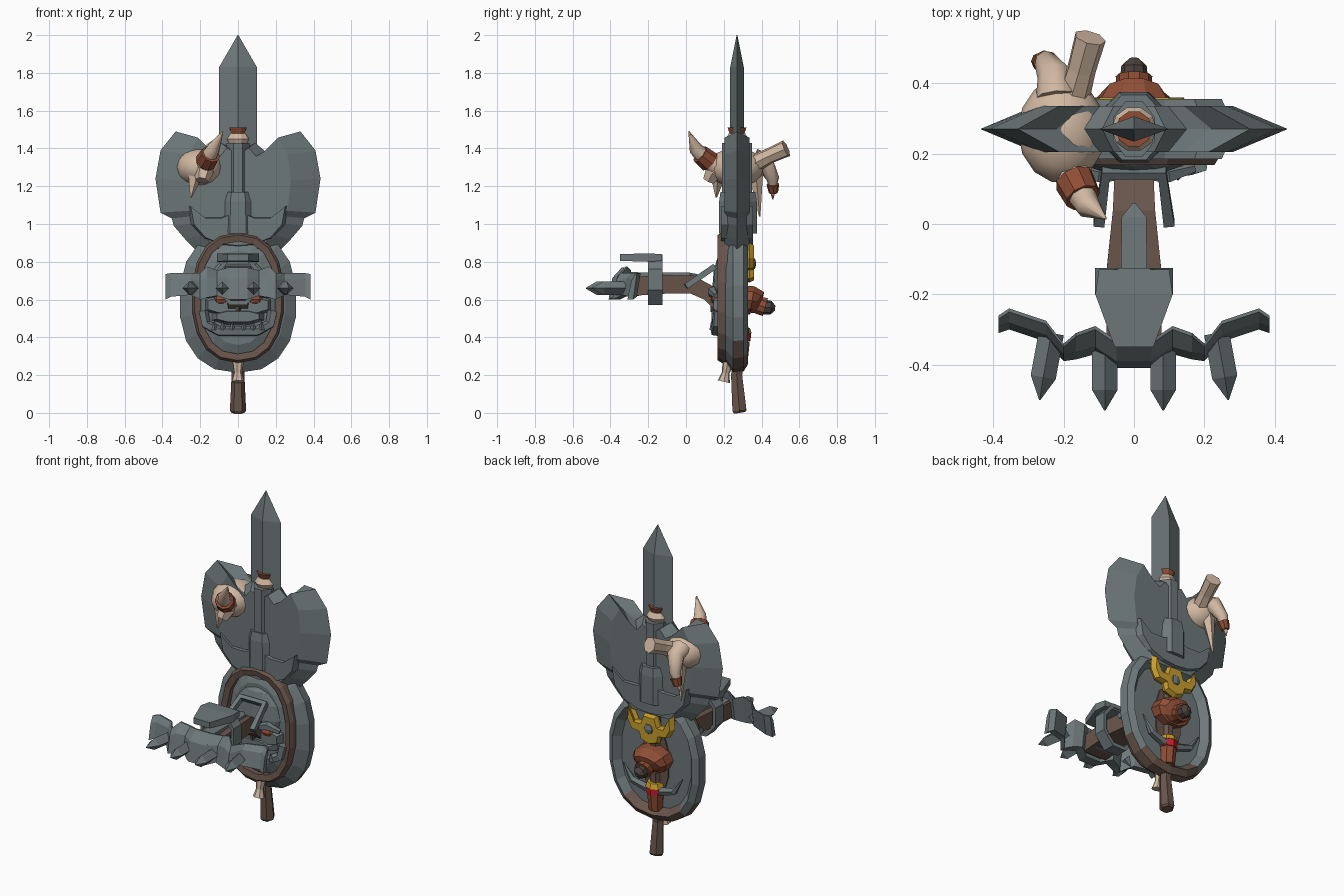
import bpy, bmesh, math
from mathutils import Vector as V

if "Cube" in bpy.data.objects:
    bpy.data.objects.remove(bpy.data.objects["Cube"])


def material(name, r, g, b):
    m = bpy.data.materials.new(name)
    m.diffuse_color = (r, g, b, 1)
    m.use_nodes = True
    m.node_tree.nodes["Principled BSDF"].inputs["Base Color"].default_value = m.diffuse_color
    return m


STEEL = material("steel", .155, .188, .195)
WOOD = material("brown wood", .14, .09, .07)
BONE = material("bone", .64, .48, .36)
RUST = material("rust leather", .27, .075, .036)
GOLD = material("gold", .58, .34, .025)
RED = material("red", .58, .015, .025)
DARK = material("dark brown", .07, .053, .045)
smooth = []


def loft(name, rings, mat, closed=False):
    """Skin a row of equal rings; cap the ends unless the row closes on itself."""
    bm = bmesh.new()
    vs = [[bm.verts.new(p) for p in ring] for ring in rings]
    n = len(vs[0])
    for k in range(len(vs) if closed else len(vs) - 1):
        a, b = vs[k], vs[(k + 1) % len(vs)]
        for i in range(n):
            j = (i + 1) % n
            bm.faces.new((a[i], a[j], b[j], b[i]))
    if not closed:
        bm.faces.new(vs[0])
        bm.faces.new(vs[-1])
    bmesh.ops.recalc_face_normals(bm, faces=bm.faces)
    me = bpy.data.meshes.new(name)
    bm.to_mesh(me)
    bm.free()
    me.materials.append(mat)
    ob = bpy.data.objects.new(name, me)
    bpy.context.collection.objects.link(ob)
    return ob


def tube(name, path, radii, mat, sides=6, phase=0.0):
    """Sweep along a path; a radius is a number or (across, depth)."""
    pts = [V(p) for p in path]
    u, rings = None, []
    for i, p in enumerate(pts):
        t = (pts[min(i + 1, len(pts) - 1)] - pts[max(i - 1, 0)]).normalized()
        if u is None:
            u = V((1, 0, 0)) if abs(t.x) < .9 else V((0, 1, 0))
        u = (u - t * u.dot(t)).normalized()
        w = t.cross(u)
        r = radii[i]
        a, b = r if isinstance(r, tuple) else (r, r)
        angs = [phase + math.tau * k / sides for k in range(sides)]
        rings.append([p + u * a * math.cos(q) + w * b * math.sin(q) for q in angs])
    return loft(name, rings, mat)


def oval(rx, rz, y, zc, n=18, e=.85):
    """Slightly squared oval ring facing the front."""
    f = lambda c: math.copysign(abs(c) ** e, c)
    angs = [math.tau * (k + .5) / n for k in range(n)]
    return [V((rx * f(math.cos(q)), y, zc + rz * f(math.sin(q)))) for q in angs]


def blade(name, half, yc, t, sx, sz, zc, mat):
    """Mirrored outline with a sharp edge and thicker body."""
    full = half + [(-x, z) for x, z in reversed(half) if x > 0]
    if half[0][0] == 0:
        full = half + [(-x, z) for x, z in reversed(half[1:-1])]
    body = lambda y: [V((x * sx, y, zc + (z - zc) * sz)) for x, z in full]
    return loft(name, [body(yc - t), [V((x, yc, z)) for x, z in full], body(yc + t)], mat)


def ball(name, c, r, mat, seg=14, rings=8):
    path = [(c[0], c[1], c[2] - r[2] * math.cos(math.pi * k / rings)) for k in range(rings + 1)]
    rad = [(r[0] * max(.02, math.sin(math.pi * k / rings)), r[1] * max(.02, math.sin(math.pi * k / rings)))
           for k in range(rings + 1)]
    return tube(name, path, rad, mat, seg)


def slab(name, stations, mat):
    """Box lofted along y: (y, half width, z low, z high)."""
    return loft(name, [[V((-w, y, a)), V((w, y, a)), V((w, y, b)), V((-w, y, b))]
                       for y, w, a, b in stations], mat)


Q = math.pi / 4

# Spear blade, double axe head and its sockets
tube("spear_blade", [(0, .27, 1.36), (0, .27, 1.83), (0, .27, 2)], [(.1, .036), (.1, .036), .002], STEEL, 4)
blade("axe_head", [(0, 1.39), (.09, 1.43), (.15, 1.38), (.22, 1.41), (.33, 1.49), (.41, 1.39), (.437, 1.24),
                   (.41, 1.06), (.35, 1.03), (.34, .99), (.28, .92), (.2, .84), (0, .84)],
      .27, .066, .64, .9, 1.16, STEEL)
tube("axe_socket", [(0, .27, 1.1), (0, .27, 1.43)], [(.065, .085)] * 2, STEEL, 8, Q / 2)
tube("axe_sleeve", [(0, .275, .95), (0, .275, 1.12), (0, .275, 1.17)], [(.11, .108), (.105, .108), (.09, .1)], STEEL, 8, Q / 2)
blade("axe_crescent", [(0, 1.08), (.1, 1.04), (.2, 1.04), (.29, 1.11), (.27, 1.0), (.2, .92), (.1, .88), (0, .87)],
      .27, .085, .86, .86, .98, STEEL)
tube("bone_collar", [(0, .27, 1.42), (0, .27, 1.45), (0, .27, 1.48)], [.05, .064, .045], BONE, 10)
tube("leather_collar", [(0, .27, 1.47), (0, .27, 1.51)], [.038, .052], RUST, 10)

# Horned beast skull hung over the axe
smooth.append(ball("beast_skull", (-.205, .265, 1.3), (.125, .15, .105), BONE))
smooth.append(tube("front_horn", [(-.18, .19, 1.29), (-.165, .11, 1.34), (-.13, .05, 1.4), (-.08, .015, 1.49)],
                   [.06, .048, .036, .003], BONE, 8))
tube("front_horn_band", [(-.17, .125, 1.33), (-.145, .075, 1.37)], [.058, .052], RUST, 9)
smooth.append(tube("rear_horn", [(-.22, .36, 1.34), (-.225, .42, 1.32), (-.25, .46, 1.24), (-.28, .46, 1.13)],
                   [.06, .05, .034, .003], BONE, 8))
tube("rear_horn_band", [(-.255, .46, 1.21), (-.27, .463, 1.165)], [.034, .024], RUST, 8)
tube("rear_bone", [(-.18, .34, 1.31), (-.15, .44, 1.36), (-.125, .53, 1.4)], [.05, .042, .046], BONE, 7)
tube("snout", [(-.19, .2, 1.32), (-.18, .14, 1.27), (-.19, .12, 1.23)], [.06, .05, .035], BONE, 6)
for n, p, q in (("front_fang", (-.23, .17, 1.25), (-.25, .16, 1.14)), ("rear_fang", (-.22, .37, 1.27), (-.24, .39, 1.04))):
    tube(n, [p, q], [.04, .004], BONE, 5)

# Shield: steel dish hollow at the back, wooden rim, inner dome
shield = loft("shield", [oval(.25, .32, .21, .59), oval(.31, .378, .25, .59), oval(.305, .37, .305, .59),
                         oval(.27, .335, .327, .59), oval(.235, .3, .285, .59)], STEEL)
shield.data.materials.append(WOOD)
for p in shield.data.polygons:
    if p.center.z < .34 and p.normal.y > -.3:
        p.material_index = 1
loft("shield_rim", [oval(.245, .345, .25, .61), oval(.245, .345, .19, .61), oval(.232, .332, .168, .61),
                    oval(.198, .298, .175, .61), oval(.198, .298, .25, .61)], WOOD, True)
loft("shield_dome", [oval(.205, .305, .21, .61), oval(.16, .25, .185, .61)], STEEL)

# Skull face on the shield front
ball("face_cranium", (0, .19, .67), (.16, .05, .17), STEEL, 12, 6)
loft("face_cheeks", [oval(.185, .07, .19, .57, 8), oval(.17, .05, .145, .57, 8)], STEEL)
loft("face_lip", [oval(.15, .045, .19, .51, 8), oval(.12, .03, .135, .51, 8)], STEEL)
tube("face_jaw", [(-.185, .17, .54), (-.17, .165, .47), (-.1, .155, .432), (.1, .155, .432), (.17, .165, .47),
                  (.185, .17, .54)], [.028] * 6, STEEL, 5)
tube("face_nose", [(0, .15, .535), (0, .15, .59)], [(.012, .02), (.035, .02)], DARK, 5)
for s in (-1, 1):
    ball("face_eye", (s * .09, .155, .6), (.04, .025, .025), RUST, 8, 4)
    tube("face_brow", [(s * .03, .14, .62), (s * .1, .14, .645), (s * .17, .16, .62)], [.02, .026, .015], STEEL, 5)
    for x in (.03, .08, .125):
        tube("face_tooth", [(s * x, .14, .44), (s * x, .135, .485)], [.017, .002], STEEL, 4)

# Spiked mace standing out of the face
tube("mace_handle", [(0, .2, .56), (0, .12, .635), (0, .03, .68), (0, -.13, .68), (0, -.34, .665)],
     [(.075, .06), (.078, .06), (.085, .068), (.11, .07), (.11, .07)], WOOD, 4, Q)
slab("mace_spine", [(.06, .004, .71, .735), (.02, .035, .715, .742), (-.3, .04, .71, .745)], STEEL)
tube("mace_loop", [(-.1, 0, .67), (-.08, .145, .77), (.08, .145, .77), (.1, 0, .67)], [.022] * 4, STEEL, 4, Q)
loft("mace_band", [oval(.12, .145, -.125, .705, 8, 1), oval(.12, .145, -.2, .705, 8, 1),
                   oval(.1, .12, -.2, .705, 8, 1), oval(.1, .12, -.125, .705, 8, 1)], STEEL, True)
slab("mace_guard", [(-.13, .1, .805, .84), (-.2, .11, .8, .845), (-.35, .055, .805, .84)], STEEL)
slab("mace_core", [(-.25, .06, .62, .72), (-.38, .06, .62, .72)], STEEL)
half = [(.385, -.31, -.26, .6, .735), (.355, -.3, -.24, .615, .74), (.25, -.335, -.275, .625, .74),
        (.2, -.39, -.34, .6, .74), (.165, -.385, -.31, .61, .775), (.11, -.37, -.29, .62, .755), (.05, -.41, -.33, .6, .77)]
full = [(-x, *r) for x, *r in half] + half[::-1]
loft("mace_crossbar", [[V((x, f, a)), V((x, f + .02, (a + b) / 2 + .03)), V((x, k - .01, b)), V((x, k, b)),
                        V((x, k - .02, a))] for x, f, k, a, b in full], STEEL)
for s in (-1, 1):
    for x0, x1, y0, y1 in ((.083, .083, -.36, -.53), (.235, .268, -.31, -.5)):
        xm, ym = x0 + (x1 - x0) * .7, y0 + (y1 - y0) * .66
        tube("mace_spike", [(s * x0, y0, .66), (s * xm, ym, .66), (s * x1, y1, .66)], [.036, .036, .002], STEEL, 4)

# Shaft, grip and bone at the bottom
tube("shaft", [(0, .285, 0), (0, .283, .012), (0, .268, .2), (0, .285, .32), (0, .29, .98)],
     [.034, .043, .034, .034, .034], WOOD, 6)
tube("bottom_bone", [(0, .225, .28), (0, .21, .21), (0, .2, .165)], [.032, .021, .034], BONE, 7)
tube("leather_sleeve", [(0, .285, .28), (0, .288, .38)], [.042, .05], RUST, 8)
tube("red_ring", [(0, .288, .38), (0, .288, .42)], [.054, .056], RED, 8)
tube("gold_ring", [(0, .288, .42), (0, .288, .45)], [.06, .05], GOLD, 8)

# Back of the shield: board, crescent, boss and gold guard
loft("back_board", [oval(.09, .2, .28, .57, 10), oval(.09, .2, .294, .57, 10)], WOOD)
tube("back_crescent", [(-.2, .315, .52), (-.14, .315, .43), (0, .3, .39), (.14, .315, .43), (.2, .315, .52)],
     [.003, .02, .028, .02, .003], STEEL, 5)
tube("leather_boss", [(0, .28, .6), (0, .35, .595), (0, .375, .585), (0, .385, .57), (0, .42, .56)],
     [(.115, .08), (.115, .08), (.085, .07), (.05, .05), (.052, .052)], RUST, 10)
tube("boss_tip", [(0, .41, .56), (0, .45, .557), (0, .472, .555)], [.04, .036, .012], DARK, 8)
blade("gold_guard", [(0, .87), (.04, .87), (.06, .81), (.11, .81), (.155, .9), (.16, .82), (.13, .765), (.07, .755),
                     (.06, .71), (0, .69)], .335, .025, .88, .88, .79, GOLD)
ball("guard_stone", (0, .352, .79), (.035, .02, .035), STEEL, 8, 4)
tube("leather_wrap", [(0, .285, .88), (0, .285, .96)], [.055, .062], RUST, 8)

# Smooth shading on the bone parts only
for ob in smooth:
    ob.select_set(True)
bpy.context.view_layer.objects.active = smooth[0]
bpy.ops.object.shade_smooth_by_angle(angle=math.radians(50))
